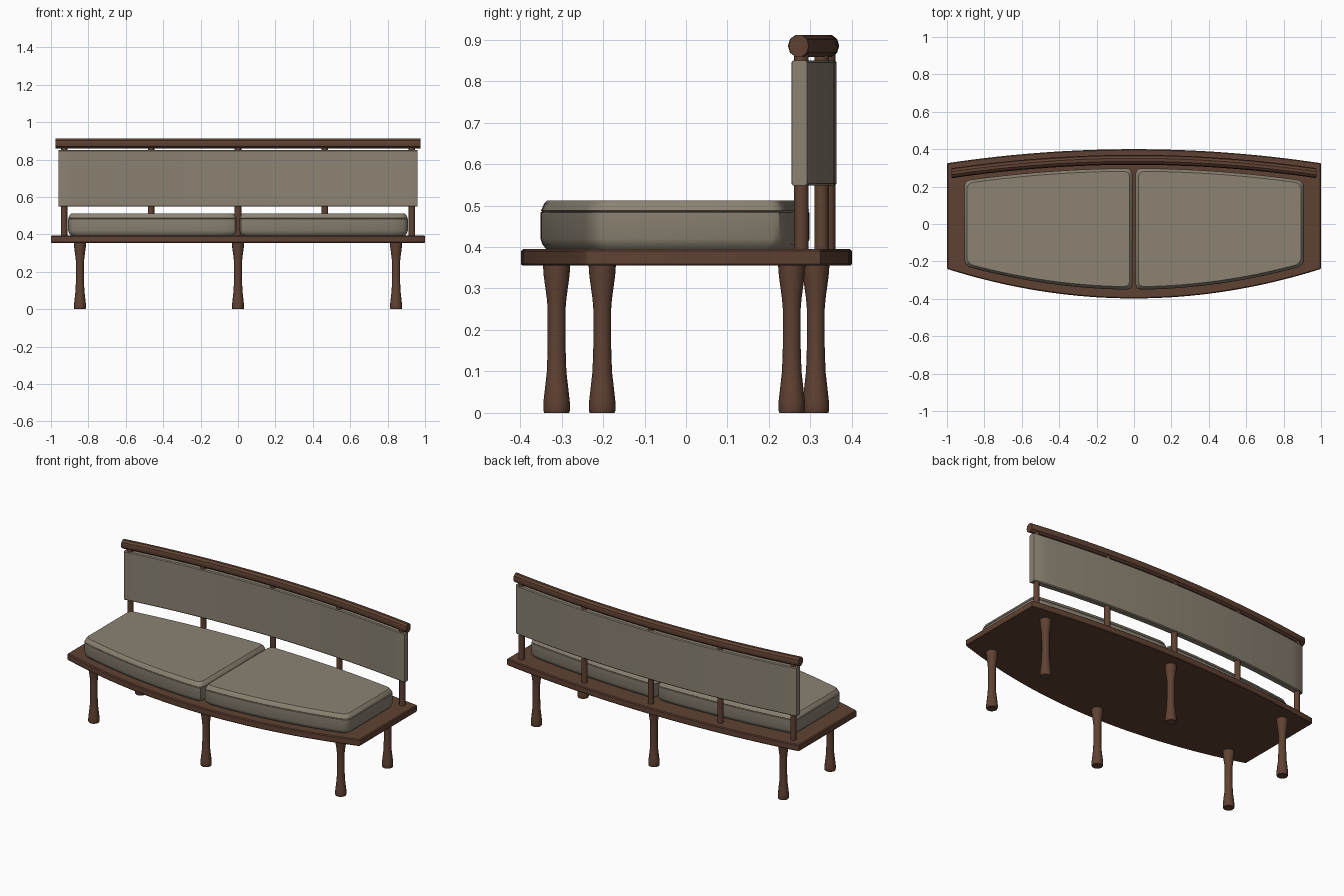
import bpy, bmesh, math

if "Cube" in bpy.data.objects:
    bpy.data.objects.remove(bpy.data.objects["Cube"])

def material(name, rgb):
    m = bpy.data.materials.new(name)
    m.diffuse_color = (*rgb, 1)
    m.use_nodes = True
    m.node_tree.nodes["Principled BSDF"].inputs["Base Color"].default_value = m.diffuse_color
    return m

wood = material("dark_wood", (0.115, 0.053, 0.032))
fabric = material("fabric", (0.26, 0.225, 0.17))

def stack(name, rings, mat, angle=35):
    """Skin a list of equal-length point rings and cap both ends."""
    bm = bmesh.new()
    loops = [[bm.verts.new(p) for p in ring] for ring in rings]
    for a, b in zip(loops, loops[1:]):
        for i in range(len(a)):
            j = (i + 1) % len(a)
            bm.faces.new((a[i], a[j], b[j], b[i]))
    bm.faces.new(loops[0][::-1])
    bm.faces.new(loops[-1])
    bmesh.ops.recalc_face_normals(bm, faces=bm.faces)
    me = bpy.data.meshes.new(name)
    bm.to_mesh(me)
    bm.free()
    ob = bpy.data.objects.new(name, me)
    bpy.context.collection.objects.link(ob)
    me.materials.append(mat)
    bpy.ops.object.select_all(action='DESELECT')
    ob.select_set(True)
    bpy.context.view_layer.objects.active = ob
    bpy.ops.object.shade_smooth_by_angle(angle=math.radians(angle))
    return ob

def lathe(name, x, y, profile, mat, n=16):
    stack(name, [[(x + r * math.cos(2 * math.pi * i / n),
                   y + r * math.sin(2 * math.pi * i / n), z) for i in range(n)]
                 for z, r in profile], mat)

def bow_outline(x0, x1, front, back, z, inset, r, n=16):
    """Plan outline with bowed front and back edges and rounded corners."""
    x0, x1 = x0 + inset, x1 - inset
    f = lambda x: front(x) + inset
    b = lambda x: back(x) - inset
    k = 0.293 * r
    xs = [x0 + r + (x1 - x0 - 2 * r) * i / n for i in range(n + 1)]
    pts = [(x, f(x)) for x in xs]
    pts += [(x1 - k, f(x1) + k), (x1, f(x1) + r), (x1, b(x1) - r), (x1 - k, b(x1) - k)]
    pts += [(x, b(x)) for x in reversed(xs)]
    pts += [(x0 + k, b(x0) - k), (x0, b(x0) - r), (x0, f(x0) + r), (x0 + k, f(x0) + k)]
    return [(x, y, z) for x, y in pts]

def sweep(name, half, section, mat, n=24):
    """Sweep a (y, z) section along the curve of the back."""
    stack(name, [[(x, back_line(x) + y * s, z) for y, z in section]
                 for x, s in [(-half, 0.9)] +
                 [((half - 0.004) * (2 * i / n - 1), 1) for i in range(n + 1)] +
                 [(half, 0.9)]], mat)

back_line = lambda x: 0.343 - 0.075 * x * x

# Seat board
stack("seat_board", [bow_outline(-1, 1, lambda x: -0.398 + 0.158 * x * x,
                                 lambda x: 0.4 - 0.075 * x * x, z, i, 0.004, 32)
                     for z, i in [(0.355, 0.003), (0.359, 0), (0.39, 0), (0.395, 0.005)]], wood)

# Seat cushions, with a small welt step near the top
layers = [(0.395, 0.014), (0.405, 0.005), (0.42, 0.0), (0.483, 0.0),
          (0.485, 0.004), (0.488, 0.001), (0.505, 0.009), (0.512, 0.016)]
for side, x0, x1 in (("left", -0.908, -0.008), ("right", 0.008, 0.908)):
    stack(side + "_cushion", [bow_outline(x0, x1, lambda x: -0.351 + 0.155 * x * x,
                                          lambda x: 0.298 - 0.08 * x * x, z, i, 0.025)
                              for z, i in layers], fabric)

# Upholstered back panel
sweep("back_panel", 0.96, [(-0.015, 0.548), (0.015, 0.548), (0.02, 0.553), (0.02, 0.845),
                           (0.015, 0.85), (-0.015, 0.85), (-0.02, 0.845), (-0.02, 0.553)], fabric)

# Top rail
sweep("top_rail", 0.975, [(0.0265 * math.cos(math.pi * i / 5),
                           0.885 + 0.028 * math.sin(math.pi * i / 5)) for i in range(10)], wood)

# Back posts
for i, x in enumerate((-0.93, -0.465, 0, 0.465, 0.93)):
    lathe(f"back_post_{i + 1}", x, back_line(x), [(0.39, 0.0175), (0.88, 0.0175)], wood, 12)

# Turned legs
leg = [(0, 0.03), (0.006, 0.032), (0.025, 0.032), (0.06, 0.028), (0.1, 0.0235),
       (0.16, 0.0215), (0.25, 0.0215), (0.275, 0.0235), (0.33, 0.031), (0.357, 0.033)]
for name, end_y, mid_y in (("front", -0.202, -0.312), ("back", 0.255, 0.313)):
    for side, x, y in (("left", -0.845, end_y), ("centre", 0, mid_y), ("right", 0.845, end_y)):
        lathe(f"{name}_{side}_leg", x, y, leg, wood)
